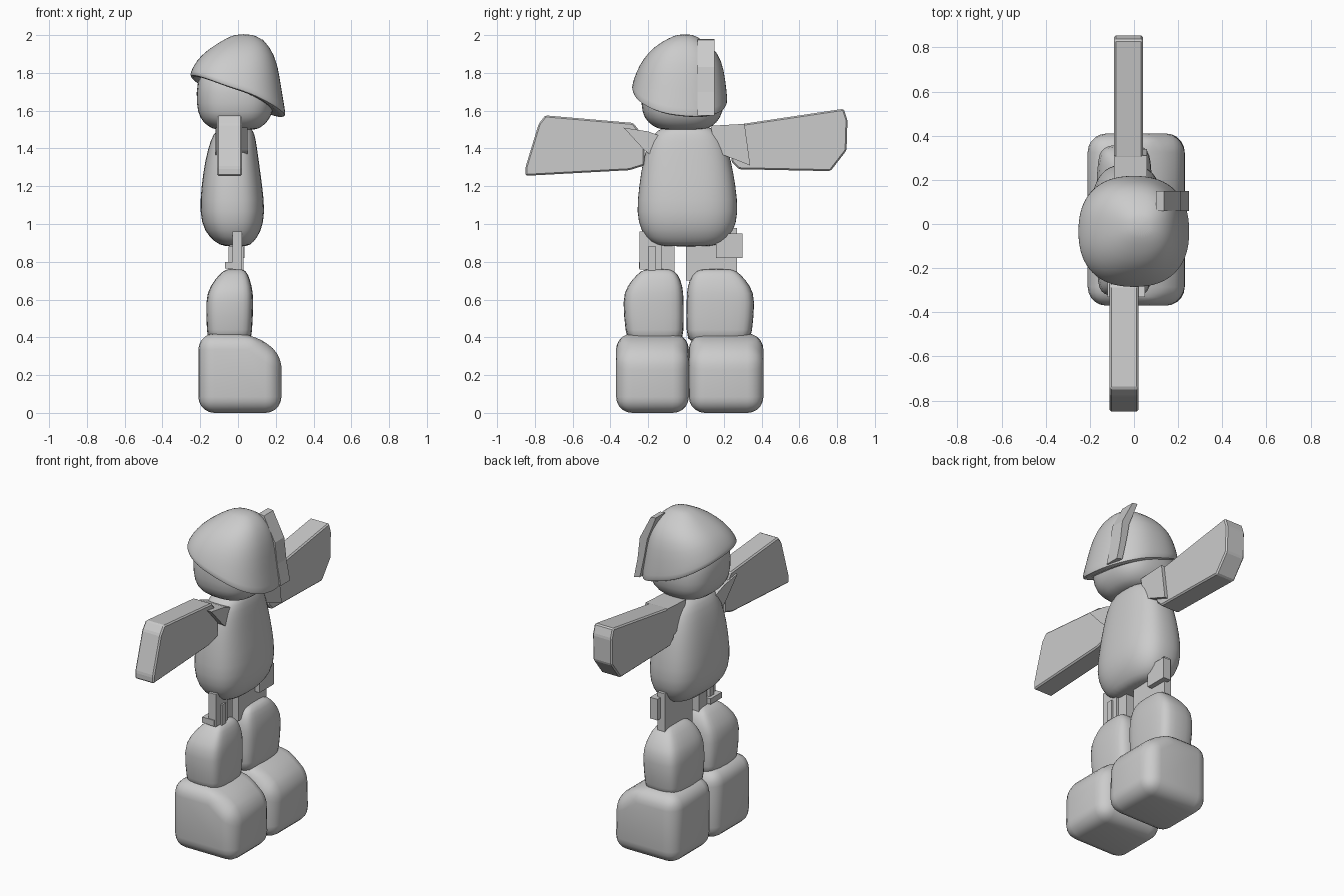
import bpy, bmesh
from math import cos, sin, pi, copysign

if "Cube" in bpy.data.objects:
    bpy.data.objects.remove(bpy.data.objects["Cube"])

GREY = (0.6, 0.6, 0.6, 1)
mat = bpy.data.materials.new("plain grey")
mat.use_nodes = True
mat.diffuse_color = GREY
mat.node_tree.nodes["Principled BSDF"].inputs["Base Color"].default_value = GREY


def finish(name, bm, smooth=False, angle=0.6):
    bmesh.ops.recalc_face_normals(bm, faces=bm.faces)
    mesh = bpy.data.meshes.new(name)
    bm.to_mesh(mesh)
    bm.free()
    mesh.materials.append(mat)
    obj = bpy.data.objects.new(name, mesh)
    bpy.context.collection.objects.link(obj)
    if smooth:
        bpy.ops.object.select_all(action="DESELECT")
        obj.select_set(True)
        bpy.context.view_layer.objects.active = obj
        bpy.ops.object.shade_smooth_by_angle(angle=angle)
    return obj


def loft(name, rings, power=0.75, sides=24, angle=0.9):
    """Rings are (z, x0, x1, y0, y1, tilt along x, tilt along y)."""
    bm = bmesh.new()
    loops = []
    for z, x0, x1, y0, y1, *tilt in rings:
        tx, ty = tilt or (0, 0)
        loop = []
        for i in range(sides):
            c, s = cos(2 * pi * i / sides), sin(2 * pi * i / sides)
            px, py = (copysign(abs(v) ** power, v) for v in (c, s))
            loop.append(bm.verts.new(((x0 + x1) / 2 + px * (x1 - x0) / 2,
                                      (y0 + y1) / 2 + py * (y1 - y0) / 2,
                                      z + tx * c + ty * s)))
        loops.append(loop)
    for a, b in zip(loops, loops[1:]):
        for i in range(sides):
            j = (i + 1) % sides
            bm.faces.new((a[i], a[j], b[j], b[i]))
    bm.faces.new(loops[0])
    bm.faces.new(loops[-1])
    obj = finish(name, bm, True, angle)
    sub = obj.modifiers.new("round", "SUBSURF")
    sub.levels = sub.render_levels = 1
    return obj


def prism(name, outline, axis, lo, hi, bevel=0, segments=1, smooth=False):
    """Extrude an outline along x (outline in y, z) or y (outline in x, z)."""
    def place(p, d):
        return (d, *p) if axis == "x" else (p[0], d, p[1])
    bm = bmesh.new()
    ends = [[bm.verts.new(place(p, d)) for p in outline] for d in (lo, hi)]
    for e in ends:
        bm.faces.new(e)
    for i in range(len(outline)):
        j = (i + 1) % len(outline)
        bm.faces.new((ends[0][i], ends[0][j], ends[1][j], ends[1][i]))
    bmesh.ops.recalc_face_normals(bm, faces=bm.faces)
    if bevel:
        bmesh.ops.bevel(bm, geom=bm.edges[:], offset=bevel, segments=segments,
                        profile=0.5, affect="EDGES", clamp_overlap=True)
    return finish(name, bm, smooth)


def box(name, x0, x1, y0, y1, z0, z1):
    return prism(name, [(y0, z0), (y1, z0), (y1, z1), (y0, z1)], "x", x0, x1)


# Feet and lower legs
foot = [(-0.21, 0), (0.23, 0), (0.23, 0.31), (0.08, 0.42), (-0.21, 0.42)]
for side, y0, y1, sgn in (("right", -0.37, 0.015, -1), ("left", 0.015, 0.41, 1)):
    prism(side + "_foot", foot, "y", y0, y1, 0.085, 5, True)
    inner, outer = (-0.01, -0.34) if sgn < 0 else (0.0, 0.37)
    rows = []
    for z, x0, x1, cut_in, cut_out in (
            (0.36, -0.16, 0.07, 0.01, 0.03), (0.42, -0.165, 0.075, 0, 0.02),
            (0.60, -0.175, 0.085, 0, 0), (0.67, -0.15, 0.075, 0.005, 0.025),
            (0.735, -0.1, 0.055, 0.03, 0.08), (0.765, -0.06, 0.03, 0.07, 0.12)):
        a, b = inner + sgn * cut_in, outer - sgn * cut_out
        rows.append((z, x0, x1, min(a, b), max(a, b)))
    loft(side + "_lower_leg", rows, 0.5, 16)

# Thin thighs with their joint pieces
box("right_thigh", -0.045, 0.005, -0.14, -0.06, 0.70, 0.98)
box("right_thigh_plate", -0.03, 0.02, -0.245, -0.13, 0.76, 0.96)
box("right_knee_block", -0.07, 0.01, -0.25, -0.14, 0.765, 0.80)
box("right_knee_pin", -0.05, 0.03, -0.20, -0.16, 0.72, 0.88)
box("left_thigh", -0.045, 0.005, 0.0, 0.27, 0.70, 0.98)
box("left_thigh_plate", -0.015, 0.035, 0.16, 0.30, 0.82, 0.95)

# Torso
loft("torso", [
    (0.88, -0.07, 0.05, -0.13, 0.14), (0.90, -0.12, 0.08, -0.19, 0.20),
    (0.96, -0.18, 0.125, -0.24, 0.255), (1.06, -0.205, 0.145, -0.265, 0.28),
    (1.20, -0.195, 0.13, -0.25, 0.265), (1.34, -0.175, 0.11, -0.23, 0.24),
    (1.45, -0.145, 0.095, -0.195, 0.205), (1.50, -0.115, 0.08, -0.15, 0.16),
    (1.52, -0.06, 0.05, -0.09, 0.10)])

# Head
loft("head", [
    (1.495, -0.11, 0.09, -0.12, 0.09), (1.515, -0.16, 0.13, -0.175, 0.14),
    (1.56, -0.205, 0.175, -0.225, 0.185), (1.63, -0.222, 0.195, -0.24, 0.205),
    (1.76, -0.222, 0.195, -0.24, 0.20), (1.85, -0.17, 0.15, -0.19, 0.15)])

# Hair cap, with a brim that dips towards +x
loft("hair", [
    (1.70, -0.18, 0.16, -0.20, 0.15, -0.09, -0.03),
    (1.67, -0.225, 0.225, -0.255, 0.19, -0.10, -0.035),
    (1.675, -0.255, 0.255, -0.29, 0.22, -0.105, -0.035),
    (1.70, -0.253, 0.25, -0.285, 0.22, -0.10, -0.035),
    (1.78, -0.235, 0.23, -0.265, 0.21, -0.06, -0.02),
    (1.87, -0.20, 0.21, -0.23, 0.19, -0.02, 0),
    (1.94, -0.135, 0.17, -0.17, 0.14, 0, 0),
    (1.985, -0.06, 0.12, -0.09, 0.07, 0, 0),
    (2.005, -0.01, 0.07, -0.04, 0.03, 0, 0)], 0.85, 32)

# Flat lock of hair on the +x side
prism("hair_lock", [(0.10, 1.98), (0.135, 1.975), (0.21, 1.83), (0.225, 1.70),
                    (0.25, 1.575), (0.21, 1.585), (0.18, 1.72), (0.16, 1.83)],
      "y", 0.06, 0.15)

# Flat arms with a chamfered rim, and shoulder wedges
prism("right_arm", [(-0.85, 1.255), (-0.85, 1.30), (-0.78, 1.53), (-0.745, 1.575),
                    (-0.28, 1.535), (-0.22, 1.46), (-0.22, 1.31), (-0.30, 1.285)],
      "x", -0.11, 0.02, 0.008)
prism("left_arm", [(0.28, 1.29), (0.765, 1.28), (0.85, 1.39), (0.855, 1.55),
                   (0.835, 1.61), (0.30, 1.53), (0.24, 1.50), (0.24, 1.33)],
      "x", -0.09, 0.04, 0.008)
prism("right_shoulder", [(-0.33, 1.51), (-0.22, 1.39), (-0.14, 1.33),
                         (-0.12, 1.46), (-0.2, 1.49)], "x", -0.12, 0.05)
prism("left_shoulder", [(0.34, 1.31), (0.31, 1.53), (0.13, 1.52),
                        (0.16, 1.38)], "x", -0.09, 0.06)
